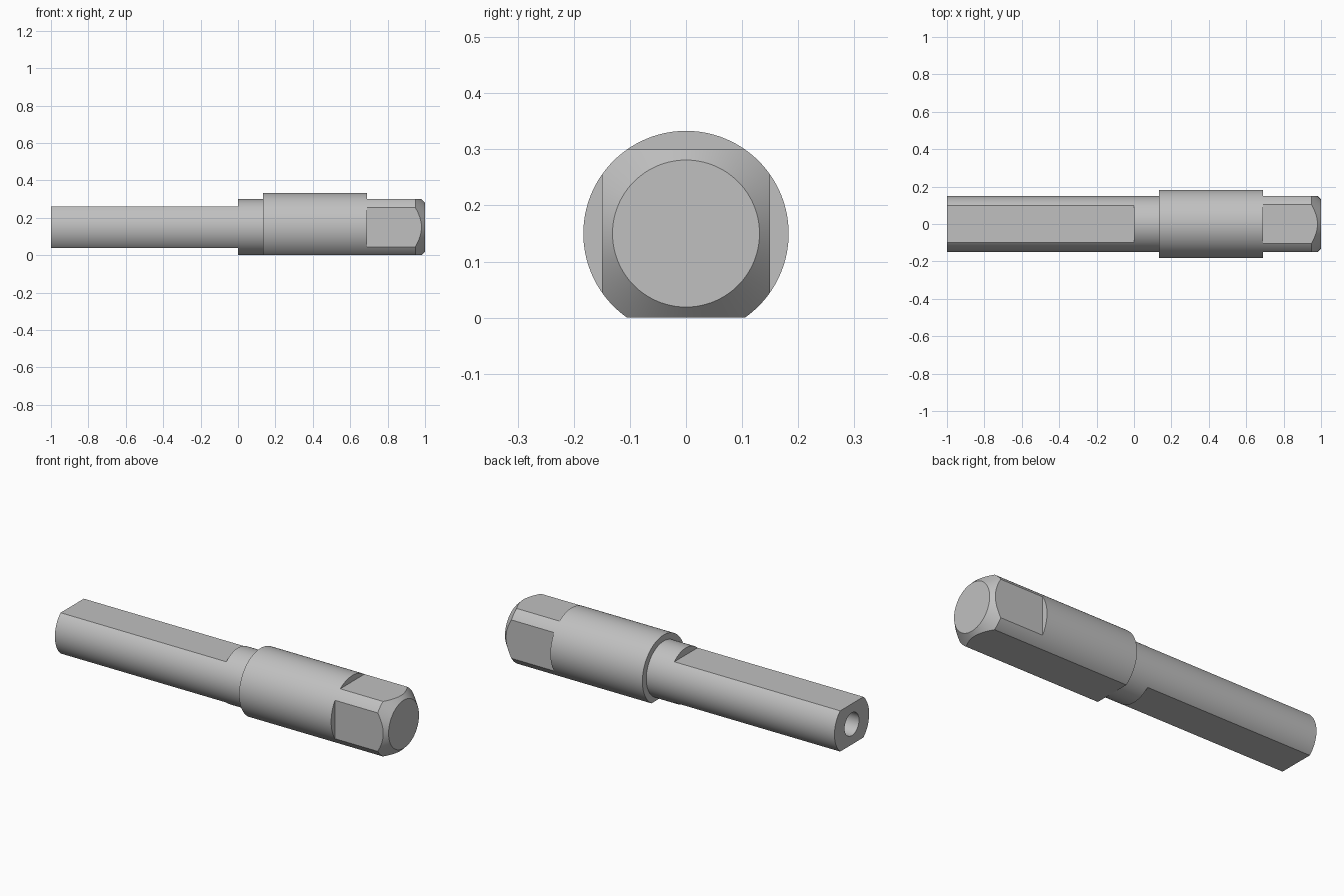
import bpy
import bmesh
from math import pi, radians, cos, sin
from mathutils import Matrix

default = bpy.data.objects.get("Cube")
if default:
    bpy.data.objects.remove(default, do_unlink=True)

AXIS_Z = 0.15
SEGMENTS = 128

steel = bpy.data.materials.new("grey_steel")
steel.use_nodes = True
GREY = (0.53, 0.53, 0.53, 1)
steel.diffuse_color = GREY
steel.node_tree.nodes["Principled BSDF"].inputs["Base Color"].default_value = GREY


def new_object(name, bm):
    bmesh.ops.recalc_face_normals(bm, faces=bm.faces)
    mesh = bpy.data.meshes.new(name)
    bm.to_mesh(mesh)
    bm.free()
    obj = bpy.data.objects.new(name, mesh)
    bpy.context.collection.objects.link(obj)
    return obj


def lathe(name, profile):
    """Turn (x, radius) points about the long axis, closing both ends."""
    bm = bmesh.new()
    rings = []
    for x, r in profile:
        rings.append([bm.verts.new((x, r * cos(2 * pi * i / SEGMENTS),
                                    AXIS_Z + r * sin(2 * pi * i / SEGMENTS)))
                      for i in range(SEGMENTS)])
    for a, b in zip(rings, rings[1:]):
        for i in range(SEGMENTS):
            j = (i + 1) % SEGMENTS
            bm.faces.new((a[i], a[j], b[j], b[i]))
    bm.faces.new(rings[0])
    bm.faces.new(rings[-1])
    return new_object(name, bm)


def cut_flat(target, x0, x1, distance, angle):
    """Mill a flat at a distance from the axis, facing the given angle."""
    bm = bmesh.new()
    bmesh.ops.create_cube(bm, size=1)
    bm.transform(Matrix.Translation((0, 0, AXIS_Z))
                 @ Matrix.Rotation(angle, 4, 'X')
                 @ Matrix.Translation(((x0 + x1) / 2, 0, distance + 0.25))
                 @ Matrix.Diagonal((x1 - x0, 1, 0.5, 1)))
    cutter = new_object("flat_cutter", bm)
    cutter.hide_render = True
    mod = target.modifiers.new("flat", 'BOOLEAN')
    mod.operation = 'DIFFERENCE'
    mod.solver = 'EXACT'
    mod.object = cutter
    bpy.context.view_layer.objects.active = target
    bpy.ops.object.modifier_apply(modifier=mod.name)
    bpy.data.objects.remove(cutter, do_unlink=True)


# Turned pin: blind bore, thin shaft, thick collar, chamfered tip
pin = lathe("stepped_pin", [
    (-0.7, 0.062), (-1, 0.062), (-1, 0.1495), (0.135, 0.1495),
    (0.135, 0.183), (0.948, 0.183), (1, 0.131)])

# Two flats along the thin shaft
for angle in (0, pi):
    cut_flat(pin, -1.1, 0, 0.111, angle)

# Three wrench flats at the tip
for angle in (0, pi / 2, -pi / 2):
    cut_flat(pin, 0.69, 1.1, 0.15, angle)

# Long flat under the whole collar
cut_flat(pin, 0.1, 1.1, 0.15, pi)

pin.data.materials.clear()
pin.data.materials.append(steel)
bpy.ops.object.select_all(action='DESELECT')
pin.select_set(True)
bpy.context.view_layer.objects.active = pin
bpy.ops.object.shade_smooth_by_angle(angle=radians(20))
